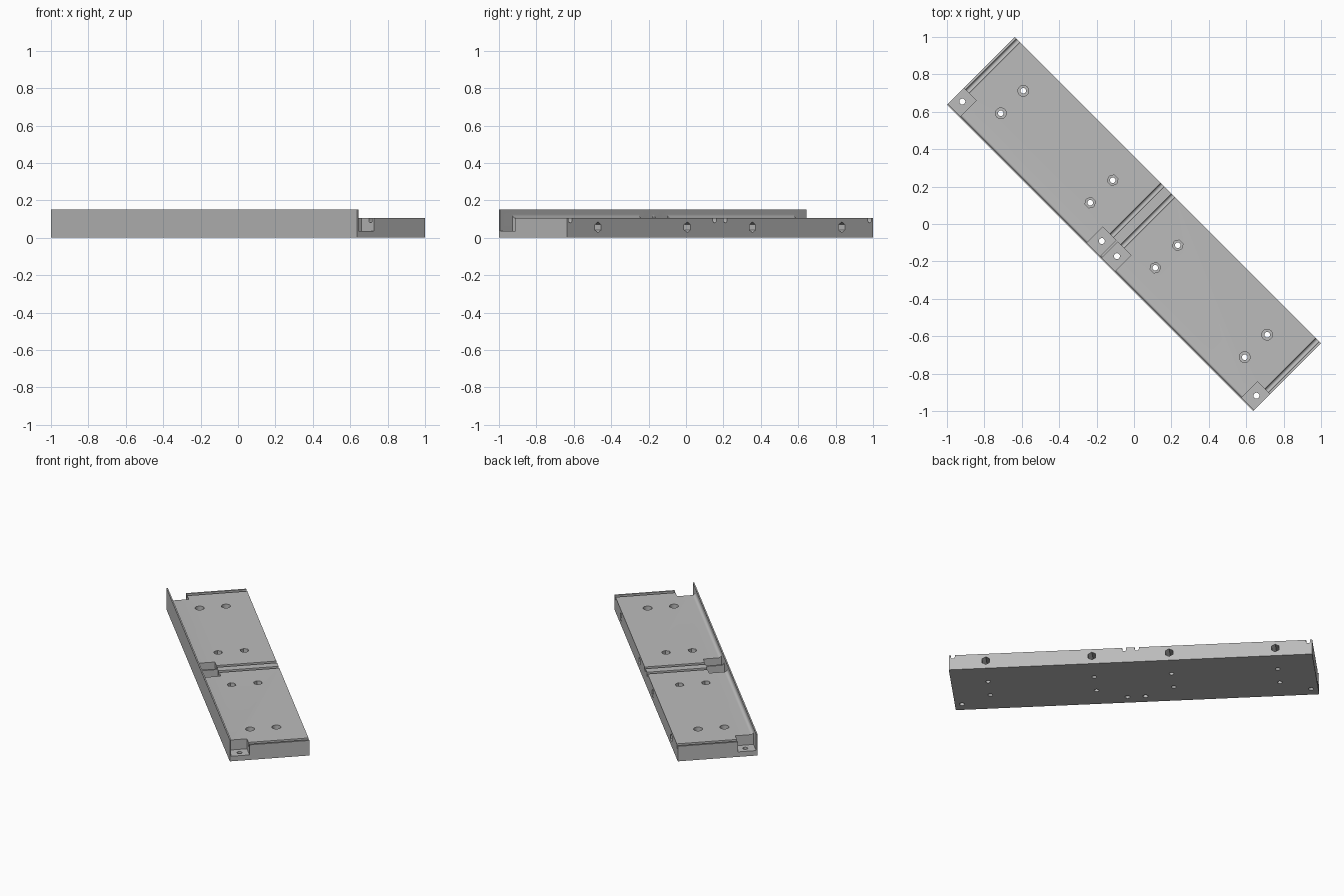
import bpy, bmesh, math
from mathutils import Matrix, Vector

cube = bpy.data.objects.get("Cube")
if cube:
    bpy.data.objects.remove(cube, do_unlink=True)

# Local frame: x along the length, y across, turned 45 degrees at the end
HALF_L, HALF_W = 1.1575, 0.2567
DECK, RIM, RIM_T, FILLET = 0.105, 0.15, 0.009, 0.02

grey = bpy.data.materials.new("plain_grey")
grey.use_nodes = True
colour = (0.5, 0.5, 0.5, 1)
grey.diffuse_color = colour
grey.node_tree.nodes["Principled BSDF"].inputs["Base Color"].default_value = colour


def prism(name, points, direction):
    """Extrude a flat outline along a direction."""
    bm = bmesh.new()
    face = bm.faces.new([bm.verts.new(p) for p in points])
    out = bmesh.ops.extrude_face_region(bm, geom=[face])
    moved = [g for g in out["geom"] if isinstance(g, bmesh.types.BMVert)]
    bmesh.ops.translate(bm, verts=moved, vec=Vector(direction))
    bmesh.ops.recalc_face_normals(bm, faces=bm.faces)
    mesh = bpy.data.meshes.new(name)
    bm.to_mesh(mesh)
    bm.free()
    mesh.materials.append(grey)
    obj = bpy.data.objects.new(name, mesh)
    bpy.context.collection.objects.link(obj)
    return obj


def ring(sides, radius, turn=0):
    angles = [turn + 2 * math.pi * i / sides for i in range(sides)]
    return [(radius * math.cos(a), radius * math.sin(a)) for a in angles]


# Tray body: deck, thin rim along one long side, fillet between them
inner = RIM_T - HALF_W
arc = [math.radians(15 * i) for i in range(7)]
profile = [(HALF_W, 0), (HALF_W, DECK)]
profile += [(inner + FILLET * (1 - math.sin(a)), DECK + FILLET * (1 - math.cos(a))) for a in arc]
profile += [(inner, RIM), (-HALF_W, RIM), (-HALF_W, 0)]
body = prism("tray_body", [(-HALF_L, y, z) for y, z in profile], (2 * HALF_L, 0, 0))


def cut(name, points, direction):
    tool = prism(name, points, direction)
    tool.hide_render = True
    mod = body.modifiers.new(name, "BOOLEAN")
    mod.operation, mod.solver, mod.object = "DIFFERENCE", "EXACT", tool
    bpy.context.view_layer.objects.active = body
    bpy.ops.object.modifier_apply(modifier=mod.name)
    bpy.data.objects.remove(tool, do_unlink=True)


def drill(name, x, y, bottom, top, sides, radius):
    points = [(x + a, y + b, bottom) for a, b in ring(sides, radius)]
    cut(name, points, (0, 0, top - bottom))


for s in (-1, 1):
    # Screw pockets beside the rim
    for a, b, hole in ((1.064, 1.2, 1.112), (0.007, 0.107, 0.057)):
        corners = [(s * a, inner), (s * b, inner), (s * b, -0.13), (s * a, -0.13)]
        cut("pocket", [(x, y, 0.035) for x, y in corners], (0, 0, 0.2))
        drill("pocket_hole", s * hole, -0.186, -0.1, 0.1, 20, 0.016)

    # Round-bottomed grooves across the deck
    for x in (1.132, 0.04):
        r = 0.013
        outline = [(s * x - r, 0.13)]
        for i in range(9):
            t = math.pi * i / 8
            outline.append((s * x - r * math.cos(t), 0.093 - r * math.sin(t)))
        outline.append((s * x + r, 0.13))
        cut("groove", [(x, -0.16, z) for x, z in outline], (0, 0.6, 0))

    # Recessed screw holes through the deck, and hex sockets in the side
    for x, sides in ((0.922, 24), (0.246, 6)):
        for y in (-0.085, 0.085):
            drill("recess", s * x, y, 0.075, 0.2, sides, 0.029)
            drill("screw_hole", s * x, y, -0.1, 0.2, 20, 0.015)
        hexagon = [(s * x + a, 0.15, 0.056 + b) for a, b in ring(6, 0.028, math.pi / 6)]
        cut("hex_socket", hexagon, (0, 0.2, 0))

# Turn to the diagonal and shade
body.data.transform(Matrix.Rotation(-math.pi / 4, 4, "Z"))
bpy.ops.object.select_all(action="DESELECT")
body.select_set(True)
bpy.context.view_layer.objects.active = body
bpy.ops.object.shade_smooth_by_angle(angle=math.radians(30))
